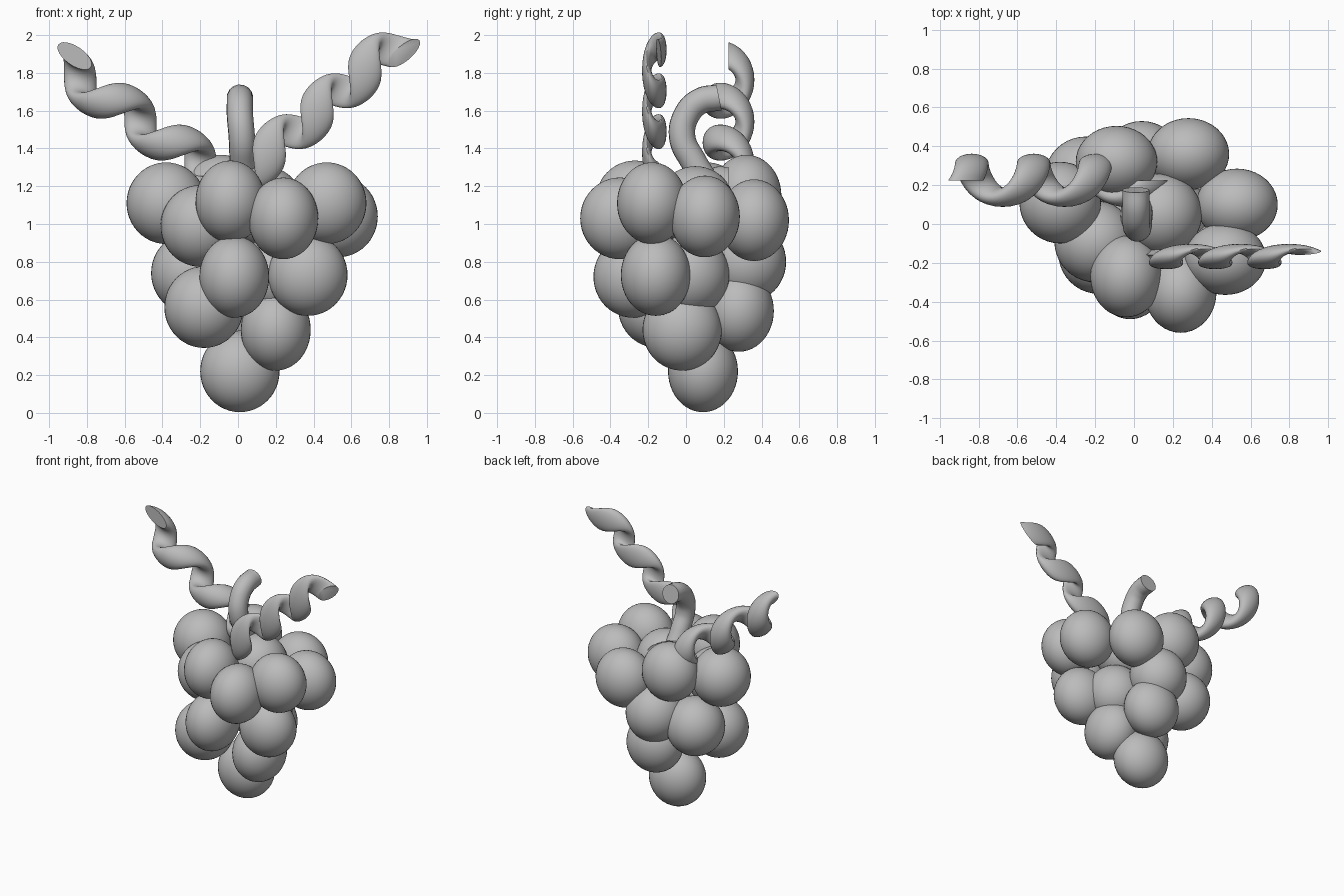
import bpy
import bmesh
import math
from mathutils import Vector

default_cube = bpy.data.objects.get("Cube")
if default_cube:
    bpy.data.objects.remove(default_cube, do_unlink=True)

# One plain grey for everything
grey = bpy.data.materials.new("plain grey")
grey.use_nodes = True
colour = (0.5, 0.5, 0.5, 1)
grey.diffuse_color = colour
grey.node_tree.nodes["Principled BSDF"].inputs["Base Color"].default_value = colour


def finish(obj, name):
    """Name, colour and smooth a part."""
    obj.name = name
    obj.data.materials.clear()
    obj.data.materials.append(grey)
    bpy.ops.object.select_all(action="DESELECT")
    obj.select_set(True)
    bpy.context.view_layer.objects.active = obj
    bpy.ops.object.shade_smooth_by_angle(angle=math.radians(40))


def berry(name, x, y, z, radii):
    bpy.ops.mesh.primitive_uv_sphere_add(segments=40, ring_count=24, radius=1, location=(x, y, z))
    obj = bpy.context.object
    obj.scale = radii
    bpy.ops.object.transform_apply(location=False, rotation=False, scale=True)
    finish(obj, name)


def tendril(name, cap, along, pitch, side, offset, y_scale, start):
    """Sweep an ellipse in a screw motion around a slanted axis, from the tip cap inward."""
    axis = Vector(along).normalized()
    depth = Vector((0, y_scale, 0))
    outward = Vector((-axis.z, 0, axis.x)) * side
    half_long, half_thin = 0.105, 0.05
    sides, steps, turns = 24, 120, 3

    def radial(angle):
        return outward * math.cos(angle) + depth * math.sin(angle)

    origin = Vector(cap) - radial(start) * offset
    bm = bmesh.new()
    rings = []
    for i in range(steps + 1):
        turn = turns * i / steps
        direction = radial(start + math.tau * turn)
        centre = origin - axis * pitch * turn
        ring = []
        for j in range(sides):
            a = math.tau * j / sides
            reach = offset + half_thin * math.sin(a)
            ring.append(bm.verts.new(centre + axis * half_long * math.cos(a) + direction * reach))
        rings.append(ring)
    for near, far in zip(rings, rings[1:]):
        for j in range(sides):
            k = (j + 1) % sides
            bm.faces.new((near[j], near[k], far[k], far[j]))
    bm.faces.new(rings[0])
    bm.faces.new(rings[-1])
    bmesh.ops.recalc_face_normals(bm, faces=bm.faces)
    mesh = bpy.data.meshes.new(name)
    bm.to_mesh(mesh)
    bm.free()
    obj = bpy.data.objects.new(name, mesh)
    bpy.context.collection.objects.link(obj)
    finish(obj, name)


# Berries, grouped by the direction in which they are narrow
narrow, wide, tall = 0.185, 0.21, 0.216
narrow_across = [
    (-.04, -.27, 1.12), (.24, -.35, 1.03), (-.02, -.28, .72), (.2, -.02, .44),
]
narrow_deep = [
    (.47, -.18, 1.11), (.53, .1, 1.04), (.37, -.16, .73), (.01, .09, .22),
    (.28, .36, 1.02), (-.09, .32, 1.15), (.07, .28, .54),
]
round_berries = [
    (-.38, .11, 1.11), (-.2, -.09, .99), (.14, .05, 1.09), (-.18, -.15, .56),
    (-.25, .24, .74), (.2, .02, .73), (.04, .32, .8),
]
groups = {
    "narrow_berry": (narrow_across, (narrow, wide, tall)),
    "shallow_berry": (narrow_deep, (wide, narrow, tall)),
    "round_berry": (round_berries, (wide, wide, tall)),
}
for label, (places, radii) in groups.items():
    for number, place in enumerate(places, 1):
        berry(f"{label}_{number}", *place, radii)

# Stem: a thick hook curling towards the back
path = [(.03, .12, 1.2), (.025, .04, 1.33), (.02, -.02, 1.46), (.01, .005, 1.58),
        (.01, .075, 1.65), (.01, .175, 1.67)]
curve = bpy.data.curves.new("stem", "CURVE")
curve.dimensions = "3D"
curve.bevel_depth = 0.07
curve.bevel_resolution = 6
curve.use_fill_caps = True
spline = curve.splines.new("BEZIER")
spline.bezier_points.add(len(path) - 1)
for point, place in zip(spline.bezier_points, path):
    point.co = place
    point.handle_left_type = point.handle_right_type = "AUTO"
stem = bpy.data.objects.new("stem", curve)
bpy.context.collection.objects.link(stem)
bpy.ops.object.select_all(action="DESELECT")
stem.select_set(True)
bpy.context.view_layer.objects.active = stem
bpy.ops.object.convert(target="MESH")
finish(bpy.context.object, "stem")

# Tendrils: a round one at the right, a flattened one at the left
tendril("right_tendril", cap=(-.865, .225, 1.89), along=(-.82, 0, .57), pitch=.388,
        side=-1, offset=.087, y_scale=1, start=0)
tendril("left_tendril", cap=(.88, -.145, 1.905), along=(.76, 0, .65), pitch=.333,
        side=-1, offset=.08, y_scale=.5, start=.6)
